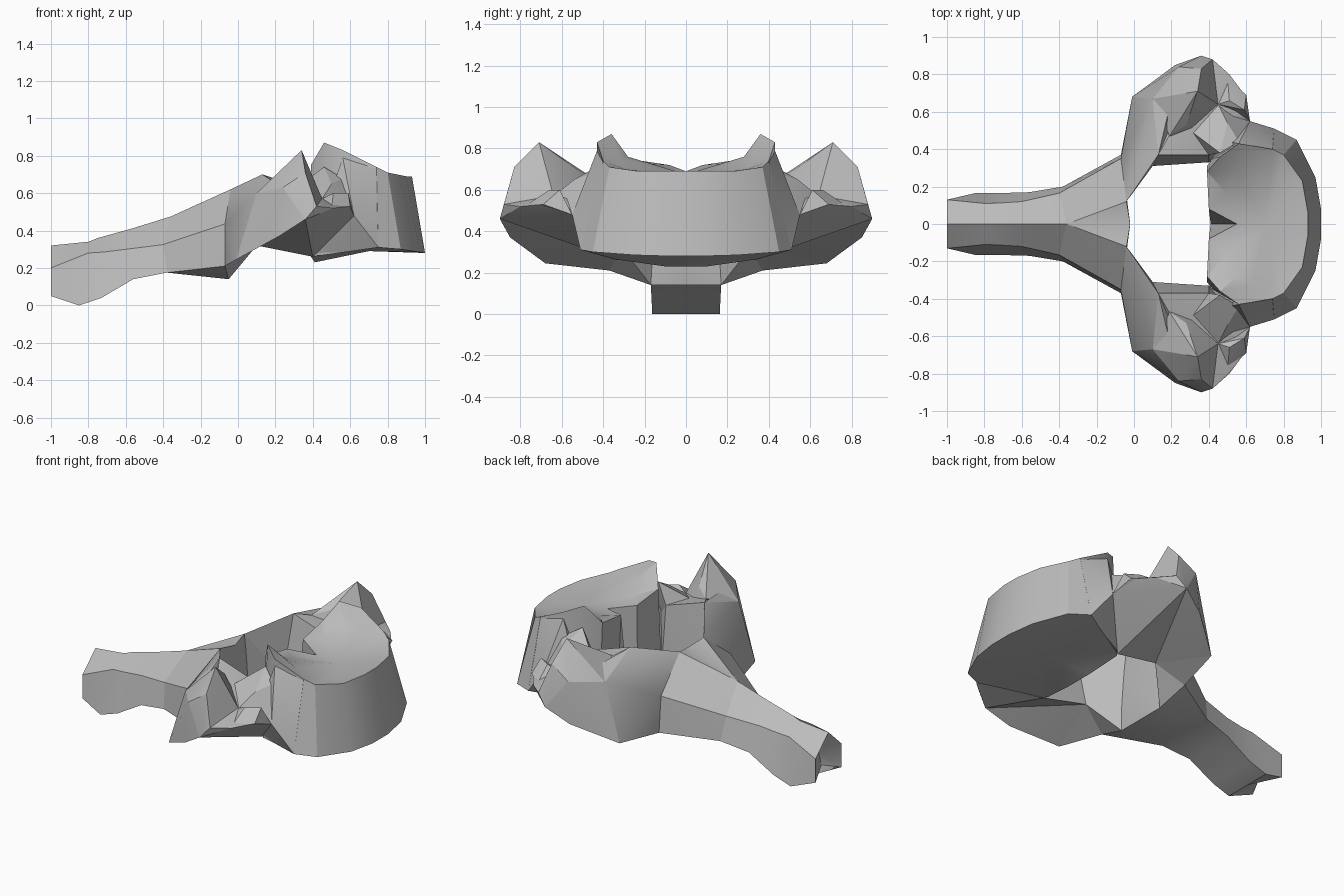
import bpy
import bmesh
import math
from mathutils import Matrix

default_cube = bpy.data.objects.get("Cube")
if default_cube:
    bpy.data.objects.remove(default_cube, do_unlink=True)

bone = bpy.data.materials.new("bone grey")
bone.use_nodes = True
bone.diffuse_color = (.5, .5, .5, 1)
bone.node_tree.nodes["Principled BSDF"].inputs["Base Color"].default_value = (.5, .5, .5, 1)


def finish(name, bm):
    """Mirror the half mesh across the middle plane and make an object of it."""
    middle = [f for f in bm.faces if all(abs(v.co.y) < 1e-4 for v in f.verts)]
    bmesh.ops.delete(bm, geom=middle, context='FACES')
    everything = bm.verts[:] + bm.edges[:] + bm.faces[:]
    bmesh.ops.mirror(bm, geom=everything, matrix=Matrix(), axis='Y', merge_dist=1e-3)
    bmesh.ops.remove_doubles(bm, verts=bm.verts[:], dist=1e-3)
    bmesh.ops.recalc_face_normals(bm, faces=bm.faces[:])
    mesh = bpy.data.meshes.new(name)
    bm.to_mesh(mesh)
    bm.free()
    mesh.materials.append(bone)
    part = bpy.data.objects.new(name, mesh)
    bpy.context.collection.objects.link(part)
    bpy.ops.object.select_all(action='DESELECT')
    part.select_set(True)
    bpy.context.view_layer.objects.active = part
    bpy.ops.object.shade_smooth_by_angle(angle=math.radians(28))


def fan(bm, centre, ring):
    """Close a row of vertices with triangles to one centre point."""
    hub = bm.verts.new(centre)
    for a, b in zip(ring, ring[1:]):
        bm.faces.new((hub, a, b))


def loft(name, sections, start=None, end=None):
    """Skin a list of half sections, with optional fan caps."""
    bm = bmesh.new()
    rows = [[bm.verts.new(p) for p in section] for section in sections]
    for row, following in zip(rows, rows[1:]):
        for i in range(len(row) - 1):
            bm.faces.new((row[i], row[i + 1], following[i + 1], following[i]))
    if start:
        fan(bm, start, rows[0])
    if end:
        fan(bm, end, rows[-1])
    finish(name, bm)


def hull(name, points):
    """Faceted convex chunk of bone, built on one side and mirrored."""
    bm = bmesh.new()
    for p in points:
        bm.verts.new(p)
    result = bmesh.ops.convex_hull(bm, input=bm.verts[:])
    loose = {v for v in result["geom_interior"] if isinstance(v, bmesh.types.BMVert)}
    bmesh.ops.delete(bm, geom=list(loose), context='VERTS')
    finish(name, bm)


# Spinous process: ridge, shoulder, lower flank, underside, with a notched tip
loft("spinous_process", [
    [(-1, 0, .32), (-1, .13, .2), (-1, .13, .05), (-.95, 0, .1)],
    [(-.8, 0, .34), (-.8, .11, .28), (-.85, .165, 0), (-.85, 0, 0)],
    [(-.75, 0, .36), (-.72, .112, .285), (-.73, .165, .04), (-.73, 0, .04)],
    [(-.57, 0, .41), (-.6, .12, .3), (-.56, .17, .14), (-.56, 0, .14)],
    [(-.36, 0, .475), (-.4, .165, .325), (-.38, .2, .175), (-.38, 0, .175)],
], start=(-.93, 0, .18))

# Shared corners of the arch
crest = (-.04, .12, .62)
shoulder = (-.07, .35, .435)
flank = (-.07, .37, .21)
keel = (-.05, .17, .14)
lamina_top = (.13, .37, .7)
lamina_side = (.1, .67, .6)
lamina_base = (.1, .31, .32)
side_base = (-.01, .68, .245)
wing_low = (.36, .9, .46)
wing_edge = (.42, .88, .53)
wing_under = (.22, .85, .37)
wing_shoulder = (.24, .84, .63)
pedicle_top = (.4, .37, .61)
pedicle_base = (.4, .33, .26)
outer_notch = (.62, .55, .48)
facet_pit = (.45, .64, .57)

# Root of the spinous process
hull("arch_root", [
    (-.36, 0, .475), (-.4, .165, .325), (-.38, .2, .175), (-.38, 0, .175),
    (-.02, 0, .6), crest, shoulder, flank, keel, (-.05, 0, .14), (-.02, 0, .3)])

# Laminae beside the canal, with a thin inner web down to the keel
hull("lamina", [
    crest, lamina_top, lamina_side, shoulder, flank, lamina_base, side_base])
hull("lamina_web", [crest, keel, flank, lamina_base])

# Outer flank of the arch, below the wing
hull("arch_flank", [
    lamina_top, lamina_side, lamina_base, side_base, wing_under, wing_low, wing_shoulder])

# Pedicles: sloping block between arch and wing, then on to the body
hull("pedicle", [
    lamina_top, lamina_base, wing_low, wing_edge, (.51, .8, .52), (.6, .68, .53),
    outer_notch, pedicle_top, pedicle_base])
hull("body_flank", [
    outer_notch, (.75, .51, .31), pedicle_base, (.56, .43, .79), (.74, .4, .73),
    (.46, .45, .5)])

# Raised wings with facets that lean back
hull("transverse_process", [
    lamina_side, wing_low, wing_under, wing_edge, wing_shoulder, (.34, .71, .83),
    (.36, .83, .71), (.19, .47, .67), (.28, .53, .7), facet_pit, (.34, .5, .56)])

# Rough ridge joining each wing to the body
hull("articular_ridge", [
    pedicle_top, (.46, .38, .74), (.56, .44, .68), outer_notch, facet_pit,
    (.5, .54, .65), (.3, .5, .62), (.4, .4, .45)])
hull("articular_lip", [
    facet_pit, (.51, .66, .6), (.59, .61, .6), (.6, .69, .53), (.5, .78, .52), outer_notch])

# Body: lower rim, upper rim and dished plate, each from rear middle to front middle
loft("vertebral_body", [
    [(.41, 0, .23), (.41, .1, .23), (.39, .31, .26), (.42, .35, .265), (.6, .43, .29),
     (.75, .51, .31), (.87, .45, .3), (.97, .25, .285), (1, .08, .28), (1, 0, .28)],
    [(.55, 0, .69), (.4, .08, .72), (.39, .28, .75), (.46, .36, .87), (.56, .43, .83),
     (.74, .4, .74), (.8, .37, .71), (.9, .23, .69), (.93, .06, .69), (.93, 0, .69)],
    [(.58, 0, .685), (.5, .09, .7), (.49, .17, .725), (.55, .28, .76), (.63, .32, .75),
     (.74, .31, .71), (.78, .28, .695), (.86, .18, .685), (.88, .05, .685), (.88, 0, .685)],
], start=(.7, 0, .29), end=(.7, 0, .675))
